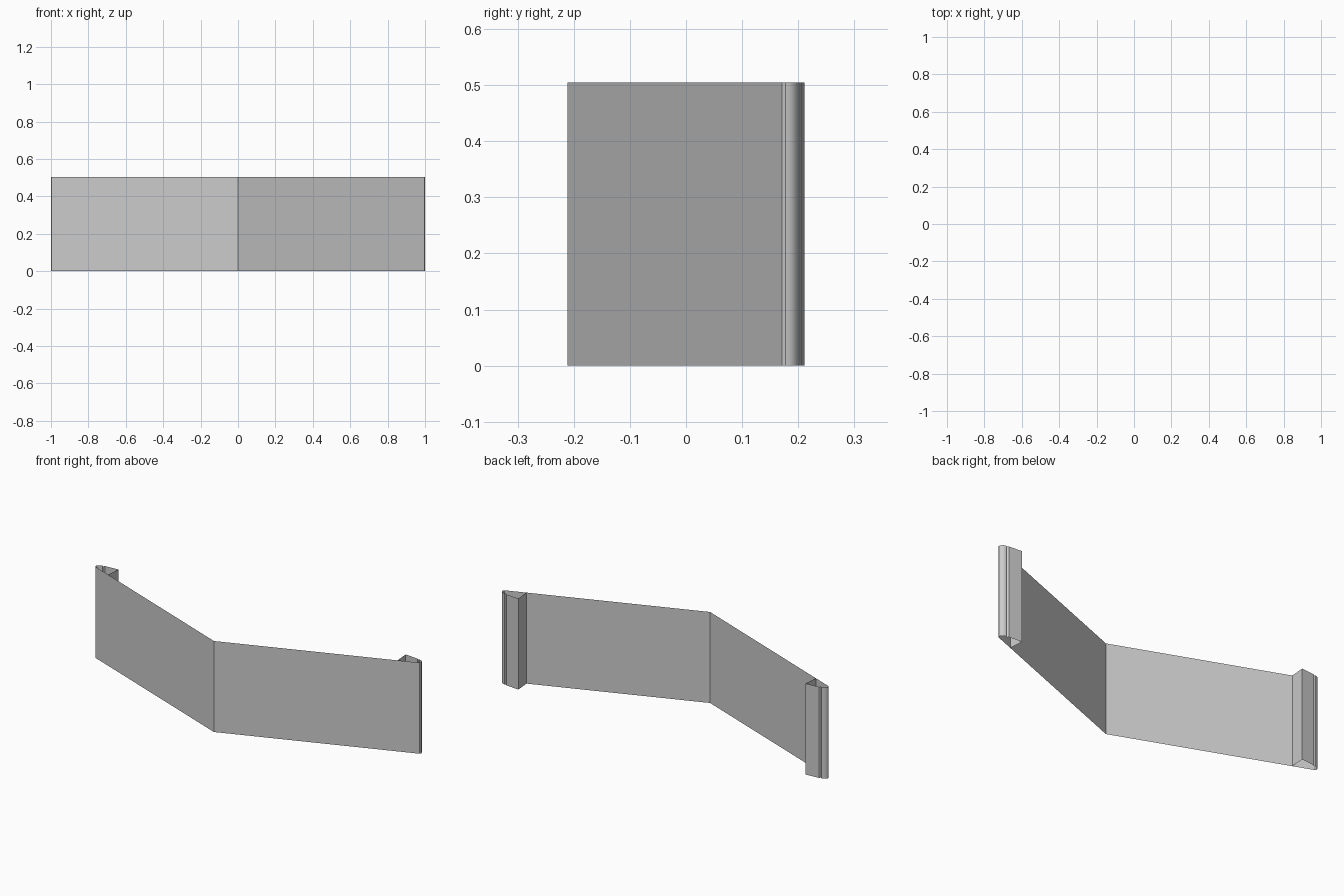
import bpy, bmesh, math

if "Cube" in bpy.data.objects:
    bpy.data.objects.remove(bpy.data.objects["Cube"])

H = 0.505


def sheet(name, pts):
    """Vertical thin sheet swept up from a plan-view polyline."""
    bm = bmesh.new()
    lo = [bm.verts.new((x, y, 0)) for x, y in pts]
    hi = [bm.verts.new((x, y, H)) for x, y in pts]
    for i in range(len(pts) - 1):
        bm.faces.new((lo[i], lo[i + 1], hi[i + 1], hi[i]))
    me = bpy.data.meshes.new(name)
    bm.to_mesh(me)
    bm.free()
    ob = bpy.data.objects.new(name, me)
    bpy.context.collection.objects.link(ob)
    return ob


# two flat wings meeting in a shallow V
sheet("front_panel", [(-0.996, 0.171), (0, -0.211), (0.996, 0.171)])

# rolled edge: quarter round from the wing tip to the back
tip = [(0.996, 0.171), (1.0, 0.177)]
roll = [(0.972 + 0.028 * math.cos(a), 0.177 + 0.025 * math.sin(a))
        for a in [math.radians(18 * i) for i in range(1, 6)]]
# small groove, back flange, then return to the wing
hook = [(0.967, 0.196), (0.96, 0.205), (0.882, 0.211), (0.888, 0.13)]

for side, s in (("right", 1), ("left", -1)):
    path = [(s * x, y) for x, y in tip + roll + hook]
    ob = sheet(side + "_rolled_edge", path if s > 0 else path[::-1])
    for o in bpy.context.selected_objects:
        o.select_set(False)
    ob.select_set(True)
    bpy.context.view_layer.objects.active = ob
    bpy.ops.object.shade_smooth_by_angle(angle=math.radians(30))
